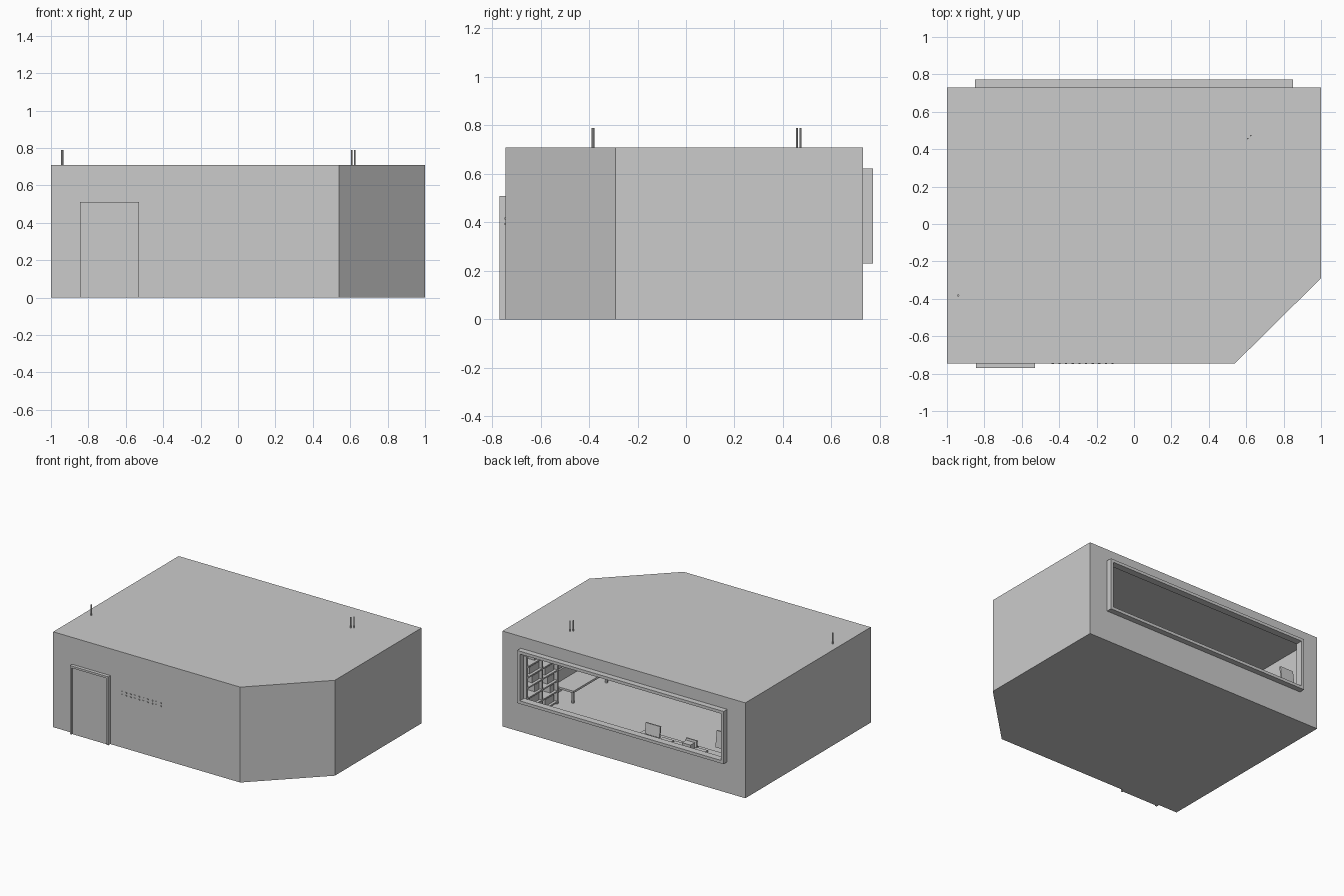
import bpy, bmesh, math
from mathutils import Matrix, Vector

if "Cube" in bpy.data.objects:
    bpy.data.objects.remove(bpy.data.objects["Cube"])


def finish(name, bm):
    bmesh.ops.recalc_face_normals(bm, faces=bm.faces[:])
    me = bpy.data.meshes.new(name)
    bm.to_mesh(me)
    bm.free()
    ob = bpy.data.objects.new(name, me)
    bpy.context.collection.objects.link(ob)
    return ob


def add_box(bm, x0, x1, y0, y1, z0, z1, tilt=0.0):
    c = Vector(((x0 + x1) / 2, (y0 + y1) / 2, (z0 + z1) / 2))
    m = (Matrix.Translation(c) @ Matrix.Rotation(tilt, 4, 'X')
         @ Matrix.Diagonal((x1 - x0, y1 - y0, z1 - z0, 1)))
    bmesh.ops.create_cube(bm, size=1, matrix=m)


def boxes(name, items):
    bm = bmesh.new()
    for it in items:
        add_box(bm, *it)
    return finish(name, bm)


def rods(name, items, sides=8):
    bm = bmesh.new()
    for x, y, z0, z1, r in items:
        bmesh.ops.create_cone(bm, cap_ends=True, segments=sides, radius1=r, radius2=r,
                              depth=z1 - z0, matrix=Matrix.Translation((x, y, (z0 + z1) / 2)))
    return finish(name, bm)


H, BACK, FRONT = 0.71, 0.73, -0.745

# Room shell: cut-corner footprint, window hole in the back wall, thin walls
plan = [(-1, BACK), (-1, FRONT), (0.54, FRONT), (1, -0.29), (1, BACK)]
hole = [(-0.83, 0.25), (0.83, 0.25), (0.83, 0.60), (-0.83, 0.60)]
bm = bmesh.new()
low = [bm.verts.new((x, y, 0)) for x, y in plan]
top = [bm.verts.new((x, y, H)) for x, y in plan]
bm.faces.new(low)
bm.faces.new(top)
for i in range(4):
    bm.faces.new((low[i], low[i + 1], top[i + 1], top[i]))
inner = [bm.verts.new((x, BACK, z)) for x, z in hole]
outer = [low[0], low[4], top[4], top[0]]
for i in range(4):
    j = (i + 1) % 4
    bm.faces.new((outer[i], outer[j], inner[j], inner[i]))
room = finish("room_shell", bm)
mod = room.modifiers.new("walls", 'SOLIDIFY')
mod.thickness, mod.offset, mod.use_even_offset = 0.008, -1, True

# Window frame standing out from the back wall
ya, yb, t = BACK - 0.01, 0.772, 0.022
boxes("window_frame", [
    (-0.85, 0.85, ya, yb, 0.23, 0.23 + t), (-0.85, 0.85, ya, yb, 0.622 - t, 0.622),
    (-0.85, -0.85 + t, ya, yb, 0.23 + t, 0.622 - t),
    (0.85 - t, 0.85, ya, yb, 0.23 + t, 0.622 - t)])

# Door with frame
boxes("door_frame", [
    (-0.845, -0.83, -0.77, FRONT + 0.01, 0, 0.51), (-0.545, -0.53, -0.77, FRONT + 0.01, 0, 0.51),
    (-0.83, -0.545, -0.77, FRONT + 0.01, 0.495, 0.51)])
boxes("door_panel", [(-0.83, -0.545, -0.762, FRONT + 0.01, 0, 0.495)])

# Coat rack on the inside, its fixings just showing through the front wall
pegs = []
for i in range(10):
    x = -0.44 + i * 0.0355
    pegs += [(x, x + 0.012, FRONT - 0.004, FRONT + 0.03, z, z + 0.008) for z in (0.39, 0.412)]
boxes("coat_rack_pegs", pegs)
boxes("coat_rack_board", [(-0.45, -0.10, FRONT + 0.008, FRONT + 0.02, 0.37, 0.43)])

# Thin rods through the roof
rods("roof_rod_left", [(-0.94, -0.383, 0.62, 0.79, 0.006)])
rods("roof_rods_right", [(0.608, 0.457, 0.62, 0.79, 0.004), (0.624, 0.473, 0.62, 0.79, 0.004)])

# Shelving against the right wall, two bays
shelf = [(0.89, 0.99, y, y + 0.012, 0.008, 0.5) for y in (0.23, 0.41, 0.59)]
shelf += [(0.89, 0.99, 0.23, 0.602, z, z + 0.01) for z in
          [0.02 + 0.078 * k for k in range(7)]]
boxes("wall_shelves", shelf)
books = []
for k in range(6):
    for bay in (0.25, 0.43):
        z = 0.03 + 0.078 * k
        w = 0.05 + 0.03 * ((k + int(bay * 10)) % 3)
        books.append((0.91, 0.985, bay, bay + w, z, z + 0.05))
boxes("shelf_books", books)

# Long bench along the right wall
bench = [(0.80, 0.98, -0.25, 0.18, 0.09, 0.105), (0.965, 0.98, -0.25, 0.18, 0.105, 0.19)]
bench += [(x, x + 0.015, y, y + 0.015, 0.008, 0.09) for x in (0.81, 0.96) for y in (-0.24, 0.155)]
boxes("wall_bench", bench)

# Counter below the window
counter = [(-0.92, -0.05, 0.56, 0.715, 0.175, 0.19)]
counter += [(x, x + 0.02, y, y + 0.02, 0.008, 0.175) for x in (-0.91, -0.08) for y in (0.57, 0.69)]
boxes("window_counter", counter)

# Screens and small equipment on the counter
for n, (x, y, w, h, z) in enumerate([(-0.16, 0.61, 0.12, 0.08, 0.20), (-0.47, 0.60, 0.09, 0.05, 0.20),
                                     (-0.78, 0.67, 0.11, 0.12, 0.29)]):
    boxes("screen_%d" % (n + 1), [(x - w / 2, x + w / 2, y, y + 0.012, z, z + h, math.radians(8)),
                                  (x - 0.01, x + 0.01, y - 0.006, y + 0.006, 0.19, z + 0.01),
                                  (x - 0.035, x + 0.035, y - 0.025, y + 0.025, 0.19, 0.196)])
boxes("counter_trays", [(x, x + 0.09, 0.60, 0.66, 0.19, 0.20) for x in (-0.32, -0.42, -0.60)])
boxes("counter_box", [(-0.50, -0.43, 0.60, 0.66, 0.19, 0.235)])

# Round-backed chair beside the counter
rods("chair_legs", [(-0.67 + sx * 0.04, 0.50 + sy * 0.04, 0.008, 0.11, 0.005)
                    for sx in (-1, 1) for sy in (-1, 1)])
boxes("chair_seat", [(-0.72, -0.62, 0.45, 0.55, 0.11, 0.122)])
bm = bmesh.new()
bmesh.ops.create_cone(bm, cap_ends=True, segments=12, radius1=0.05, radius2=0.05, depth=0.012,
                      matrix=Matrix.Translation((-0.67, 0.455, 0.20)) @ Matrix.Rotation(math.pi / 2, 4, 'X'))
add_box(bm, -0.68, -0.66, 0.45, 0.46, 0.12, 0.16)
finish("chair_back", bm)
